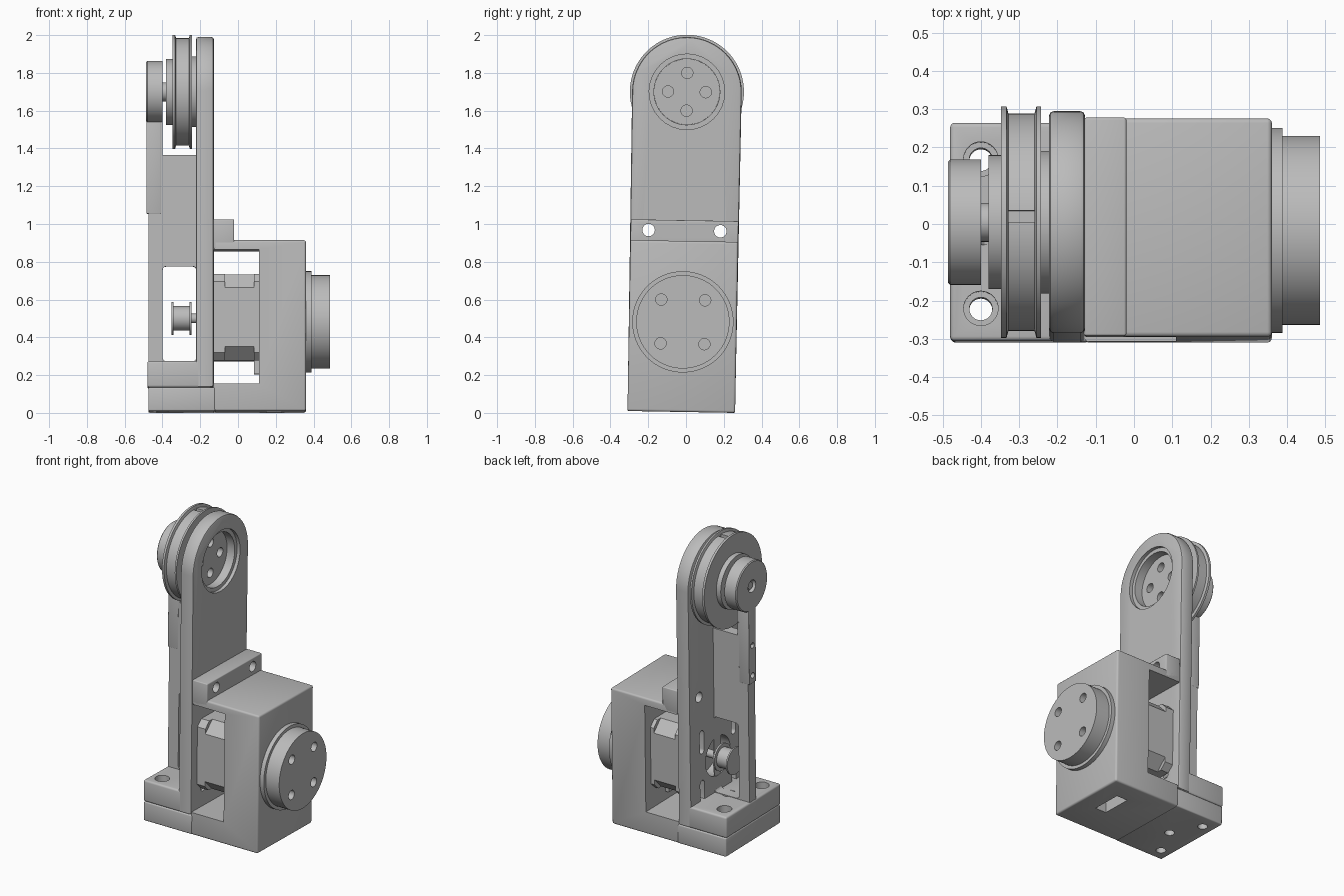
import bpy, bmesh, math
from mathutils import Matrix, Vector

cube = bpy.data.objects.get("Cube")
if cube:
    bpy.data.objects.remove(cube, do_unlink=True)

grey = bpy.data.materials.new("plain grey")
grey.use_nodes = True
grey.diffuse_color = (0.5, 0.5, 0.5, 1)
grey.node_tree.nodes["Principled BSDF"].inputs["Base Color"].default_value = (0.5, 0.5, 0.5, 1)
parts = []


def finish(name, bm, keep=True):
    bmesh.ops.recalc_face_normals(bm, faces=bm.faces)
    mesh = bpy.data.meshes.new(name)
    bm.to_mesh(mesh)
    bm.free()
    ob = bpy.data.objects.new(name, mesh)
    bpy.context.collection.objects.link(ob)
    mesh.materials.append(grey)
    if keep:
        parts.append(ob)
    return ob


def box(name, x, y, z, bevel=0, keep=True):
    """Box from (low, high) ranges, with optional rounded edges."""
    bm = bmesh.new()
    bmesh.ops.create_cube(bm, size=1)
    size = Vector((x[1] - x[0], y[1] - y[0], z[1] - z[0]))
    mid = Vector((sum(x), sum(y), sum(z))) / 2
    for v in bm.verts:
        v.co = v.co * size + mid
    if bevel:
        bmesh.ops.bevel(bm, geom=bm.edges[:], offset=bevel, segments=3, profile=0.5, affect='EDGES')
    return finish(name, bm, keep)


def lathe(name, profile, centre, keep=True, axis="x", steps=64):
    """Solid of revolution from (position, radius) pairs along an axis."""
    bm = bmesh.new()
    rings = []
    for p, r in profile:
        ring = []
        for i in range(steps):
            a = 2 * math.pi * i / steps
            u, w = r * math.cos(a), r * math.sin(a)
            if axis == "x":
                co = (p, centre[0] + u, centre[1] + w)
            else:
                co = (centre[0] + u, centre[1] + w, p)
            ring.append(bm.verts.new(co))
        rings.append(ring)
    for a, b in zip(rings, rings[1:]):
        for i in range(steps):
            j = (i + 1) % steps
            bm.faces.new((a[i], a[j], b[j], b[i]))
    bm.faces.new(rings[0])
    bm.faces.new(rings[-1])
    return finish(name, bm, keep)


def hole(x0, x1, r, centre, axis="x"):
    return lathe("cutter", [(x0, r), (x1, r)], centre, False, axis, 32)


def prism(name, outline, x0, x1, bevel=0, keep=True):
    """Extrude a (y, z) outline along x."""
    bm = bmesh.new()
    face = bm.faces.new([bm.verts.new((x0, y, z)) for y, z in outline])
    new = bmesh.ops.extrude_face_region(bm, geom=[face])["geom"]
    bmesh.ops.translate(bm, verts=[v for v in new if isinstance(v, bmesh.types.BMVert)],
                        vec=(x1 - x0, 0, 0))
    if bevel:
        caps = [e for e in bm.edges if abs(e.verts[0].co.x - e.verts[1].co.x) < 1e-5]
        bmesh.ops.bevel(bm, geom=caps, offset=bevel, segments=2, profile=0.5, affect='EDGES')
    return finish(name, bm, keep)


def boolean(ob, tools, kind='DIFFERENCE'):
    for t in tools:
        m = ob.modifiers.new("cut", 'BOOLEAN')
        m.operation, m.object, m.solver = kind, t, 'EXACT'
    dg = bpy.context.evaluated_depsgraph_get()
    mesh = bpy.data.meshes.new_from_object(ob.evaluated_get(dg))
    ob.modifiers.clear()
    ob.data = mesh
    for t in tools:
        bpy.data.objects.remove(t, do_unlink=True)


def stadium(y, z, half, r):
    """Vertical slot outline with round ends."""
    pts = []
    for i in range(18):
        a = math.pi * (i % 9) / 8 + (math.pi if i > 8 else 0)
        pts.append((y + r * math.cos(a), z + r * math.sin(a) + (half if i < 9 else -half)))
    return pts


W = 0.285            # half width of the body
TOP = 1.695          # height of the upper axis
MOTOR = 0.485        # height of the motor axis
SIDES = (-0.19, 0.19)

# Motor housing with side window, cable slot and foot holes
housing = box("motor_housing", (-0.13, 0.36), (-W, W), (0, 0.905), 0.012)
boolean(housing, [box("cutter", (-0.2, 0.11), (-0.5, 0.5), (0.145, 0.855), 0, False),
                  box("cutter", (0.15, 0.23), (-0.06, 0.14), (-0.1, 0.16), 0, False)])
lip = box("housing_lip", (-0.13, -0.02), (-W, W), (0.86, 1.015), 0.006)
boolean(lip, [hole(-0.3, 0.1, 0.033, (y, 0.96)) for y in SIDES])


def foot_holes(z0, z1, r):
    return [hole(z0, z1, r, c, "z") for c in ((-0.4, -0.2), (-0.4, 0.19), (-0.3, 0))]


base = box("base_plate", (-0.475, -0.12), (-W, W), (0, 0.125), 0.008)
boolean(base, foot_holes(-0.1, 0.3, 0.03))
foot = box("arm_foot", (-0.48, -0.14), (-W, W), (0.125, 0.265), 0.012)
boolean(foot, foot_holes(0, 0.4, 0.03) + foot_holes(0.2, 0.4, 0.045))

# Tall arm plate with a round head
R = 0.29
outline = [(-W, 0.13), (W, 0.13)]
outline += [(R * math.cos(math.pi * i / 40), TOP + R * math.sin(math.pi * i / 40)) for i in range(41)]
arm = prism("arm_plate", outline, -0.222, -0.128, 0.012)
cuts = [hole(-0.15, 0, 0.2, (0, TOP)), hole(-0.4, 0, 0.175, (0, TOP)),
        hole(-0.4, 0, 0.13, (0, MOTOR + 0.01))]
cuts += [hole(-0.4, 0, 0.033, (y, 0.96)) for y in SIDES]
cuts += [prism("cutter", stadium(y, MOTOR + dz, 0.055, 0.022), -0.4, 0, 0, False)
         for y in (-0.165, 0.165) for dz in (-0.165, 0.165)]
boolean(arm, cuts)

# Central web with a window, outer post and bolt pad
web = box("web", (-0.475, -0.215), (-0.035, 0.035), (0.25, 1.36))
window = box("cutter", (-0.4, -0.22), (-0.2, 0.2), (0.268, 0.77), 0.02, False)
boolean(web, [window])
post = box("post", (-0.475, -0.4), (-0.035, 0.035), (1.3, 1.6))
pad = box("bolt_pad", (-0.485, -0.41), (-0.036, 0.036), (1.05, 1.6), 0.003)
for ob in (web, pad):
    boolean(ob, [hole(-0.6, -0.44, 0.018, (0, z)) for z in (1.1, 1.3)])

# Outer bearing and upper pulley
bearing = lathe("outer_bearing", [(-0.486, 0.158), (-0.48, 0.164), (-0.4, 0.164)], (0, TOP))
boolean(bearing, [hole(-0.6, -0.46, 0.04, (0, TOP))])
lathe("bearing_pin", [(-0.475, 0.024), (-0.4, 0.024)], (0, TOP), steps=24)
pulley = lathe("upper_pulley", [
    (-0.41, 0.05), (-0.38, 0.05), (-0.38, 0.175), (-0.348, 0.175), (-0.348, 0.302),
    (-0.333, 0.302), (-0.328, 0.284), (-0.26, 0.284), (-0.255, 0.302), (-0.243, 0.302),
    (-0.243, 0.186), (-0.222, 0.186), (-0.222, 0.174), (-0.205, 0.174)], (0, TOP), steps=96)
cross = [(0.1, 0), (-0.1, 0), (0, 0.1), (0, -0.1)]
boolean(pulley, [hole(-0.29, -0.1, 0.03, (y, TOP + z)) for y, z in cross]
        + [box("cutter", (-0.328, -0.26), (-0.005, 0.025), (TOP + 0.262, TOP + 0.4), 0, False)])


# Motor: square body with chamfered corners, wider chamfers in the middle
def chamfered(h, c):
    quarter = [(h, h - c), (h - c, h)]
    pts = []
    for k in range(4):
        turn = Matrix.Rotation(k * math.pi / 2, 2)
        pts += [tuple(turn @ Vector(p) + Vector((0, MOTOR + 0.013))) for p in quarter]
    return pts


prism("motor_front_cap", chamfered(0.228, 0.04), -0.128, -0.07)
prism("motor_body", chamfered(0.228, 0.072), -0.07, 0.085)
prism("motor_rear_cap", chamfered(0.228, 0.04), 0.085, 0.115)
box("motor_connector", (0.085, 0.115), (-0.08, 0.08), (0.2, 0.28))

# Motor shaft and small pulley
lathe("small_pulley", [(-0.352, 0.088), (-0.342, 0.088), (-0.342, 0.065), (-0.258, 0.065),
                       (-0.258, 0.088), (-0.246, 0.088), (-0.246, 0.025), (-0.12, 0.025)],
      (0, MOTOR + 0.01), steps=48)

# Output disc on the housing side
disc = lathe("output_disc", [(0.34, 0.268), (0.388, 0.268), (0.388, 0.247), (0.486, 0.247)], (0, MOTOR - 0.008), steps=96)
boolean(disc, [hole(0.44, 0.6, 0.03, (y, MOTOR - 0.008 + z)) for y in (-0.116, 0.116) for z in (-0.116, 0.116)])

# Slight lean of the whole assembly, then smooth shading on curved faces
lean = Matrix.Translation((0, -0.025, 0.005)) @ Matrix.Rotation(-0.0176, 4, 'X')
bpy.ops.object.select_all(action='DESELECT')
for ob in parts:
    ob.data.transform(lean)
    ob.select_set(True)
bpy.context.view_layer.objects.active = parts[0]
bpy.ops.object.shade_smooth_by_angle(angle=math.radians(30))
